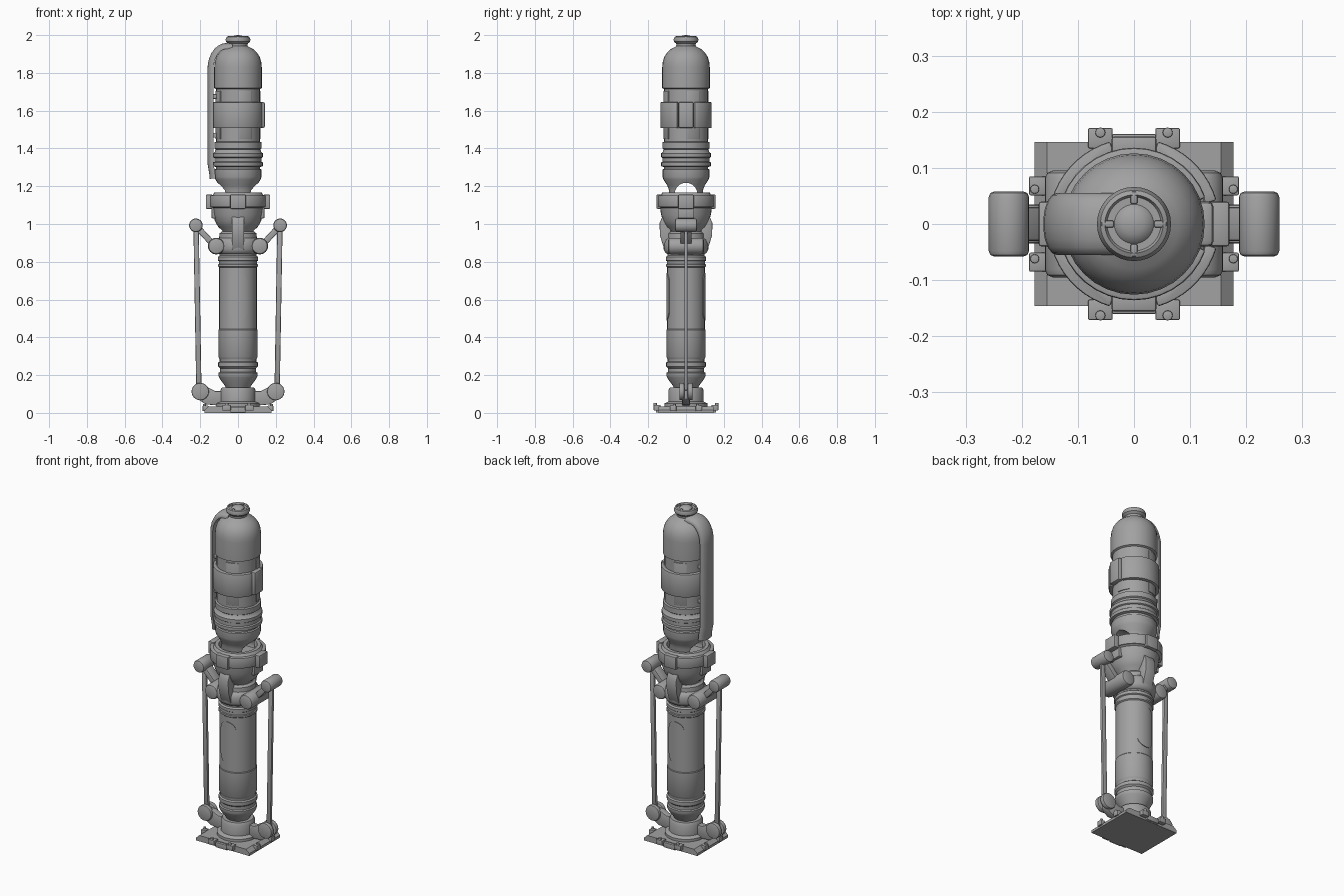
import bpy, bmesh
from math import pi, sin, cos, sqrt, radians
from mathutils import Matrix, Vector

if "Cube" in bpy.data.objects:
    bpy.data.objects.remove(bpy.data.objects["Cube"])

# One dark metal for every part
metal = bpy.data.materials.new("dark_metal")
metal.diffuse_color = (.36, .36, .36, 1)
metal.use_nodes = True
metal.node_tree.nodes["Principled BSDF"].inputs["Base Color"].default_value = metal.diffuse_color


def finish(name, bm, bevel=0.0, segs=2):
    bmesh.ops.remove_doubles(bm, verts=bm.verts, dist=1e-5)
    bmesh.ops.recalc_face_normals(bm, faces=bm.faces)
    me = bpy.data.meshes.new(name)
    bm.to_mesh(me)
    bm.free()
    me.materials.append(metal)
    ob = bpy.data.objects.new(name, me)
    bpy.context.collection.objects.link(ob)
    if bevel:
        m = ob.modifiers.new("bevel", 'BEVEL')
        m.width, m.segments, m.limit_method = bevel, segs, 'ANGLE'
        m.angle_limit = radians(40)
    return ob


def lathe(name, prof, seg=32):
    """Spin (radius, z) points round the z axis."""
    bm = bmesh.new()
    vs = [bm.verts.new((r, 0, z)) for r, z in prof]
    es = [bm.edges.new(p) for p in zip(vs, vs[1:])]
    bmesh.ops.spin(bm, geom=vs + es, cent=(0, 0, 0), axis=(0, 0, 1), angle=2 * pi, steps=seg)
    return finish(name, bm)


def box(name, c, s, bevel=0.003, rot=None):
    bm = bmesh.new()
    m = Matrix.Translation(c) @ (rot or Matrix()) @ Matrix.Diagonal((*s, 1))
    bmesh.ops.create_cube(bm, size=1, matrix=m)
    return finish(name, bm, bevel)


def cyl(name, c, r, depth, axis='Y', bevel=0.0, seg=24):
    rot = {'X': Matrix.Rotation(pi / 2, 4, 'Y'), 'Y': Matrix.Rotation(pi / 2, 4, 'X'), 'Z': Matrix()}[axis]
    bm = bmesh.new()
    bmesh.ops.create_cone(bm, cap_ends=True, segments=seg, radius1=r, radius2=r, depth=depth,
                          matrix=Matrix.Translation(c) @ rot)
    return finish(name, bm, bevel)


def prism(name, pts, offset, bevel=0.004):
    """Extrude a closed outline of 3D points along offset, centred on it."""
    bm = bmesh.new()
    o = Vector(offset)
    f = bm.faces.new([bm.verts.new(Vector(p) - o / 2) for p in pts])
    g = bmesh.ops.extrude_face_region(bm, geom=[f])['geom']
    bmesh.ops.translate(bm, vec=o, verts=[v for v in g if isinstance(v, bmesh.types.BMVert)])
    return finish(name, bm, bevel)


def bar(name, a, b, thick, width):
    a, b = Vector(a), Vector(b)
    rot = Vector((0, 0, 1)).rotation_difference(b - a).to_matrix().to_4x4()
    return box(name, (a + b) / 2, (thick, width, (b - a).length), 0.005, rot)


def arc_band(name, r0, r1, z0, z1, mid, half, bevel=0.005, n=9):
    """Curved block covering mid +/- half degrees."""
    angs = [radians(mid - half + 2 * half * i / n) for i in range(n + 1)]
    z = (z0 + z1) / 2
    pts = [(r1 * cos(a), r1 * sin(a), z) for a in angs] + [(r0 * cos(a), r0 * sin(a), z) for a in reversed(angs)]
    return prism(name, pts, (0, 0, z1 - z0), bevel)


# Foot plate with sloped sides, and its lips
prism("base_plate", [(-.177, 0, 0), (.177, 0, 0), (.177, 0, .015), (.155, 0, .035), (-.155, 0, .035), (-.177, 0, .015)],
      (0, .292, 0), 0)
box("base_cross_plate", (0, 0, .016), (.08, .32, .03), .003)

# Clamps and bolts round the foot
for sx in (-1, 1):
    for sy in (-1, 1):
        x, y = sx * .06, sy * .153
        box("base_clamp", (x, y, .027), (.044, .036, .03))
        cyl("base_bolt", (x, sy * .163, .044), .009, .018, 'Z', .002, 12)
        box("side_clamp", (sx * .172, sy * .068, .024), (.03, .034, .03))
        cyl("side_bolt", (sx * .177, sy * .062, .041), .008, .014, 'Z', .002, 12)

# Foot collar and lower barrel
lathe("base_collar", [(0, .03), (.115, .03), (.115, .05), (.093, .06), (.093, .12), (.085, .135), (0, .135)])
lathe("lower_barrel", [(0, .125), (.06, .125), (.07, .145), (.095, .178), (.1, .19), (.103, .195), (.103, .212),
      (.095, .216), (.095, .236), (.105, .245), (.105, .266), (.097, .272), (.097, .284), (.1, .29), (.103, .295),
      (.103, .44), (.1, .444), (.1, .77), (.106, .775), (.106, .785), (.101, .788), (.101, .803), (.107, .807),
      (.107, .825), (.098, .832), (.098, .86), (0, .86)])

# Pill-shaped panels wrapped on the barrel, front and back
for s in (-1, 1):
    bm = bmesh.new()
    cols = []
    for i in range(17):
        x = .05 * cos(pi * i / 16)
        h = .076 + sqrt(max(0, .0025 - x * x))
        y = s * sqrt(.1015 ** 2 - x * x)
        cols.append([bm.verts.new((x, y, .615 + k * h)) for k in (1, -1)])
    for a, b in zip(cols, cols[1:]):
        bm.faces.new((a[0], b[0], b[1], a[1]))
    panel = finish("barrel_panel", bm)
    m = panel.modifiers.new("thickness", 'SOLIDIFY')
    m.thickness, m.offset = .005, 0

# Side linkages
for s in (-1, 1):
    prism("foot_bracket", [(s * .06, 0, .035), (s * .17, 0, .045), (s * .215, 0, .075), (s * .215, 0, .14),
          (s * .16, 0, .135), (s * .12, 0, .115), (s * .06, 0, .115)], (0, .04, 0))
    for t in (-1, 1):
        cyl("foot_pivot_disc", (s * .2, t * .022, .113), .046, .026, 'Y', .006)
    bar("link_rod", (s * .207, 0, .12), (s * .222, 0, .985), .028, .018)
    cyl("link_top_roller", (s * .223, 0, .993), .036, .116, 'Y', .01)
    bar("link_arm", (s * .12, 0, .88), (s * .222, 0, .99), .032, .06)
    # Horizontal knuckles beside the neck
    cyl("neck_knuckle", (s * .115, 0, .883), .044, .19, 'Y', .014)
    # Tongues hanging in front of and behind the cup
    prism("cup_tongue", [(0, s * y, z) for y, z in ((.08, .865), (.115, .865), (.138, .94), (.14, 1.005),
          (.125, 1.04), (.08, 1.04))], (.066, 0, 0), .004)

# Neck and cup
lathe("neck_ring", [(0, .838), (.095, .838), (.11, .848), (.118, .865), (.118, .9), (.11, .917), (.1, .925),
      (.098, .95), (.085, .96), (0, .96)])
lathe("cup", [(0, .945), (.075, .945), (.083, .965), (.105, .985), (.122, 1.015), (.132, 1.05), (.137, 1.085),
      (.145, 1.09), (.145, 1.145), (.135, 1.15), (.125, 1.167), (.105, 1.167), (.098, 1.14), (0, 1.14)])
for k in range(4):
    arc_band("cup_rim_block", .125, .153, 1.09, 1.152, 45 + 90 * k, 29, .004)
    ang = k * pi / 2
    rot = Matrix.Rotation(ang, 4, 'Z')
    r = .152 if k % 2 == 0 else .138
    box("cup_rim_lug", (r * cos(ang), r * sin(ang), 1.118), (.036, .08, .075), .005, rot)
for s in (-1, 1):
    box("cup_side_pad", (s * .125, 0, 1.06), (.03, .085, .06), .005)

# Upper barrel, with an arch cut through its forked foot
upper = lathe("upper_barrel", [(0, 1.135), (.09, 1.135), (.09, 1.18), (.1, 1.205), (.119, 1.235), (.124, 1.25),
      (.124, 1.288), (.117, 1.292), (.117, 1.302), (.132, 1.306), (.132, 1.325), (.125, 1.33), (.125, 1.35),
      (.132, 1.354), (.132, 1.374), (.124, 1.38), (.118, 1.395), (.125, 1.4), (.125, 1.432), (.116, 1.436),
      (.116, 1.715), (.126, 1.72), (.126, 1.83), (.123, 1.858), (.115, 1.885), (.1, 1.908), (.08, 1.926),
      (.058, 1.937), (.05, 1.943), (.052, 1.955), (.064, 1.966), (.066, 1.976), (.06, 1.99), (.052, 1.994),
      (.048, 1.986), (.035, 1.986), (.03, 1.992), (.018, 1.998), (0, 2)])
cutter = cyl("arch_cutter", (0, 0, 1.158), .06, .4, 'X', 0, 32)
cutter.hide_render = True
mod = upper.modifiers.new("arch", 'BOOLEAN')
mod.object, mod.operation, mod.solver = cutter, 'DIFFERENCE', 'EXACT'
bpy.context.view_layer.objects.active = upper
bpy.ops.object.modifier_apply(modifier="arch")
bpy.data.objects.remove(cutter)

# Cap teeth
for k in range(4):
    a = k * pi / 2
    box("cap_tooth", (.047 * cos(a), .047 * sin(a), 1.986), (.022, .013, .014), .003, Matrix.Rotation(a, 4, 'Z'))

# Clamp band with its side block, and raised strips above and below
arc_band("clamp_band", .11, .136, 1.508, 1.645, 180, 160, .005, 32)
box("clamp_block", (.124, 0, 1.577), (.036, .08, .138), .01)
for a in (-70, 20, 110, 200):
    arc_band("barrel_strip", .112, .12, 1.45, 1.705, a, 18, .002)

# Flat hose with a rounded back running over the left shoulder
bm = bmesh.new()
path = [(-.137, 1.24), (-.139, 1.27), (-.148, 1.32), (-.148, 1.82)]
path += [(-.06 - .088 * cos(radians(t)), 1.82 + .125 * sin(radians(t))) for t in range(12, 91, 13)]
path += [(-.03, 1.947)]
sec = [(.055 * cos(radians(t)), -.01 + .024 * sin(radians(t))) for t in range(0, 181, 20)] + [(-.055, -.018), (.055, -.018)]
rows = []
for i, (x, z) in enumerate(path):
    a, b = path[max(i - 1, 0)], path[min(i + 1, len(path) - 1)]
    d = Vector((b[0] - a[0], 0, b[1] - a[1])).normalized()
    n = Vector((-d.z, 0, d.x))
    rows.append([bm.verts.new(Vector((x, w, z)) + n * h) for w, h in sec])
for p, q in zip(rows, rows[1:]):
    for j in range(len(sec)):
        k = (j + 1) % len(sec)
        bm.faces.new((p[j], p[k], q[k], q[j]))
bm.faces.new(rows[0])
bm.faces.new(rows[-1])
finish("shoulder_hose", bm)
for z in (1.47, 1.675):
    box("hose_bracket", (-.125, 0, z), (.04, .08, .025), .003)

# Apply modifiers, then smooth shading with sharp edges kept
bpy.ops.object.select_all(action='SELECT')
bpy.ops.object.convert(target='MESH')
bpy.ops.object.shade_smooth_by_angle(angle=radians(35))
